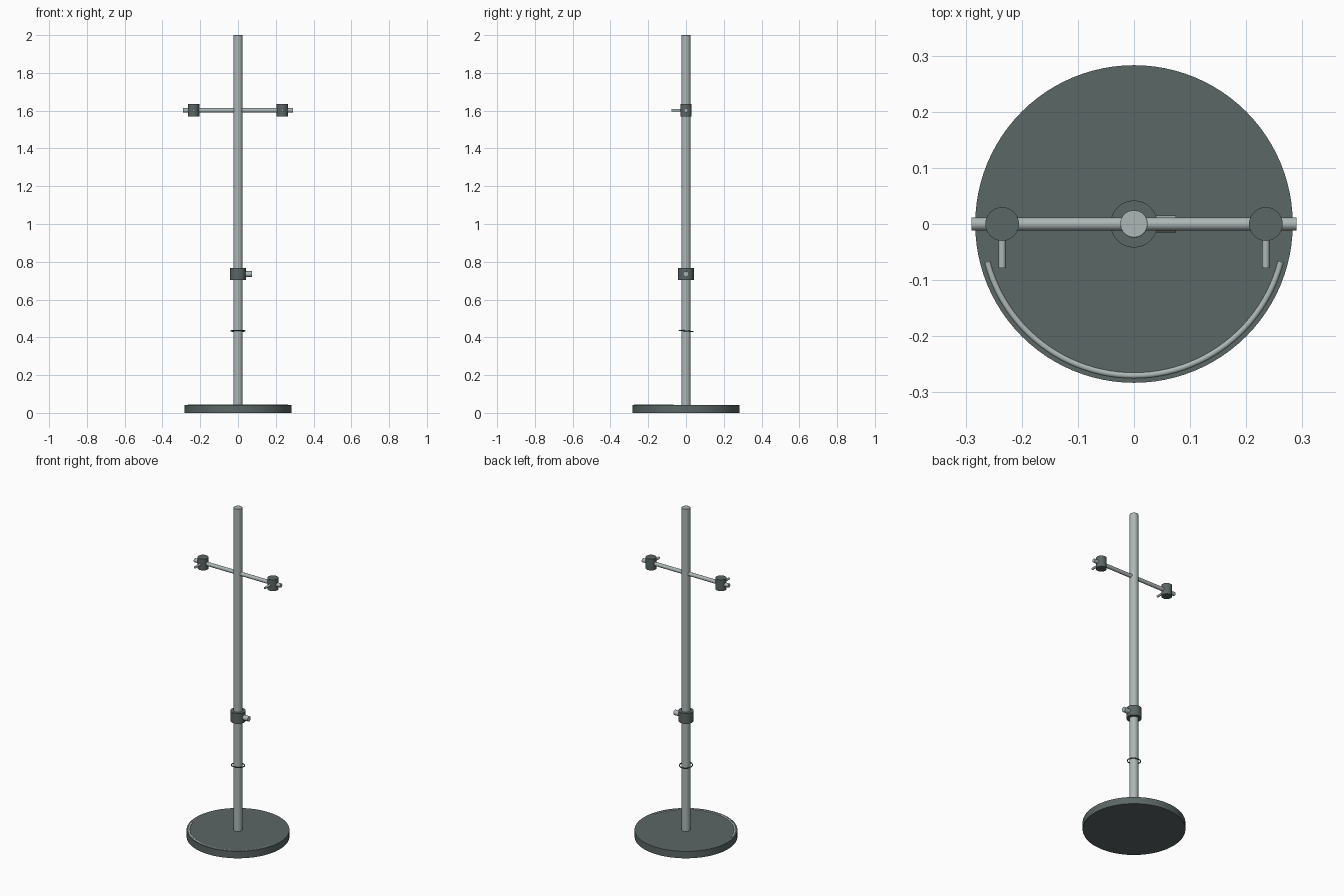
import bpy, math
from mathutils import Vector

if "Cube" in bpy.data.objects:
    bpy.data.objects.remove(bpy.data.objects["Cube"])


def material(name, rgb):
    m = bpy.data.materials.new(name)
    m.diffuse_color = (*rgb, 1)
    m.use_nodes = True
    m.node_tree.nodes["Principled BSDF"].inputs["Base Color"].default_value = m.diffuse_color
    return m


DARK = material("dark grey green", (0.105, 0.135, 0.13))
STEEL = material("pale steel", (0.42, 0.47, 0.47))


def finish(name, mat):
    o = bpy.context.object
    o.name = name
    o.data.materials.append(mat)
    bpy.ops.object.shade_smooth_by_angle(angle=math.radians(35))
    return o


def rod(name, a, b, r, mat, sides=32, bevel=0.0):
    """Cylinder from point a to point b."""
    a, b = Vector(a), Vector(b)
    d = b - a
    bpy.ops.mesh.primitive_cylinder_add(
        vertices=sides, radius=r, depth=d.length, location=(a + b) / 2,
        rotation=d.to_track_quat('Z', 'Y').to_euler())
    o = finish(name, mat)
    if bevel:
        m = o.modifiers.new("edge", 'BEVEL')
        m.width = bevel
        m.segments = 2
    return o


# Weighted base and main pole
rod("base", (0, 0, 0), (0, 0, 0.042), 0.283, DARK, 96)
rod("pole", (0, 0, 0.03), (0, 0, 2.0), 0.0245, STEEL, 32, 0.002)

# Height-adjusting collar with its side screw
rod("collar", (0, 0, 0.704), (0, 0, 0.767), 0.042, DARK)
rod("collar_screw", (0.03, 0, 0.735), (0.075, 0, 0.735), 0.015, STEEL, 24)

# Thin, slightly tilted ring around the pole
bpy.ops.mesh.primitive_torus_add(
    major_segments=48, minor_segments=10, major_radius=0.036,
    minor_radius=0.003, location=(0, 0, 0.434),
    rotation=(math.radians(-5), 0, 0))
finish("cable_ring", DARK)

# Crossbar with a clamp and thumb screw near each end
rod("crossbar", (-0.29, 0, 1.602), (0.29, 0, 1.602), 0.0115, STEEL, 24)
for side, s in (("left", -1), ("right", 1)):
    x = s * 0.235
    rod(side + "_clamp", (x, 0, 1.568), (x, 0, 1.636), 0.03, DARK)
    rod(side + "_clamp_screw", (x, -0.02, 1.602), (x, -0.078, 1.602),
        0.0065, STEEL, 16)

# Metal trim set into the front rim of the base
curve = bpy.data.curves.new("base_trim", 'CURVE')
curve.dimensions = '3D'
curve.bevel_depth = 0.006
curve.bevel_resolution = 3
curve.use_fill_caps = True
spline = curve.splines.new('POLY')
N = 48
spline.points.add(N)
for i, p in enumerate(spline.points):
    t = math.radians(194.5 + 151 * i / N)
    p.co = (0.27 * math.cos(t), 0.27 * math.sin(t), 0.039, 1)
trim = bpy.data.objects.new("base_trim", curve)
bpy.context.collection.objects.link(trim)
curve.materials.append(STEEL)
